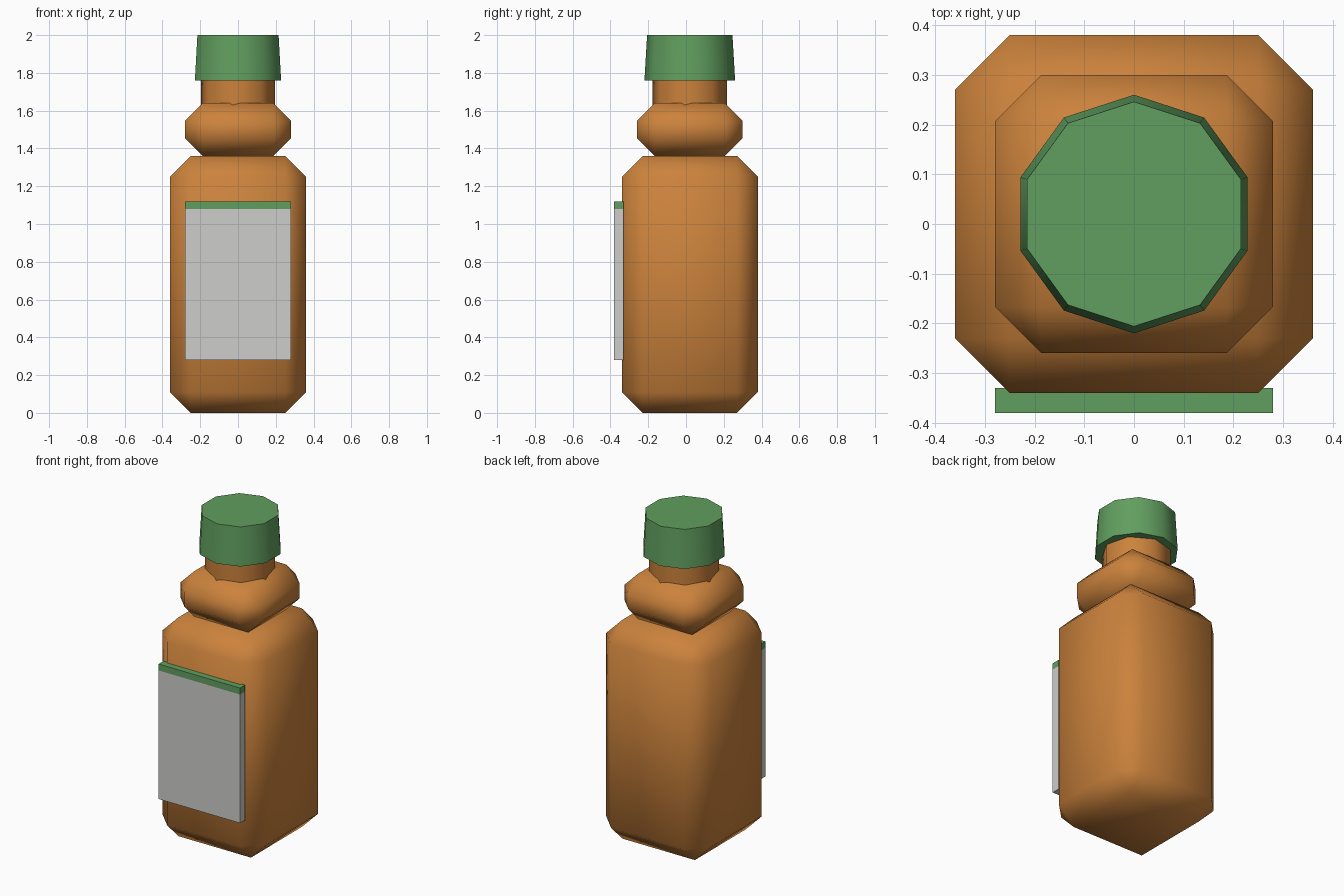
import bpy, bmesh
from math import radians
from mathutils import Matrix, Vector

if "Cube" in bpy.data.objects:
    bpy.data.objects.remove(bpy.data.objects["Cube"], do_unlink=True)

AXIS_Y = 0.02  # the bottle's own centre line


def material(name, colour):
    m = bpy.data.materials.new(name)
    m.use_nodes = True
    m.diffuse_color = (*colour, 1)
    m.node_tree.nodes["Principled BSDF"].inputs["Base Color"].default_value = (*colour, 1)
    return m


amber = material("amber", (0.60, 0.225, 0.045))
green = material("cap green", (0.12, 0.345, 0.115))
paper = material("paper grey", (0.61, 0.61, 0.60))


def finish(bm, name, mat, smooth=True):
    bmesh.ops.recalc_face_normals(bm, faces=bm.faces)
    mesh = bpy.data.meshes.new(name)
    bm.to_mesh(mesh)
    bm.free()
    mesh.materials.append(mat)
    obj = bpy.data.objects.new(name, mesh)
    bpy.context.collection.objects.link(obj)
    if smooth:
        bpy.ops.object.select_all(action="DESELECT")
        obj.select_set(True)
        bpy.context.view_layer.objects.active = obj
        bpy.ops.object.shade_smooth_by_angle(angle=radians(60))
    return obj


def box(name, mat, low, high, chamfer=0):
    low, high = Vector(low), Vector(high)
    bm = bmesh.new()
    bmesh.ops.create_cube(bm, size=1, matrix=Matrix.Translation((low + high) / 2)
                          @ Matrix.Diagonal((*(high - low), 1)))
    if chamfer:
        bmesh.ops.bevel(bm, geom=bm.edges[:], offset=chamfer, segments=1,
                        profile=0.5, affect="EDGES")
    return finish(bm, name, mat, smooth=chamfer > 0)


def square_section(name, half, z0, z1, chamfer):
    return box(name, amber, (-half, AXIS_Y - half, z0), (half, AXIS_Y + half, z1), chamfer)


def round_section(name, mat, sides, r0, r1, z0, z1, turn):
    bm = bmesh.new()
    place = Matrix.Translation((0, AXIS_Y, (z0 + z1) / 2)) @ Matrix.Rotation(radians(turn), 4, "Z")
    bmesh.ops.create_cone(bm, cap_ends=True, segments=sides, radius1=r0, radius2=r1,
                          depth=z1 - z0, matrix=place)
    return finish(bm, name, mat)


# Bottle
square_section("bottle_body", 0.36, 0, 1.36, 0.11)
square_section("bottle_shoulder", 0.28, 1.36, 1.64, 0.094)
round_section("bottle_neck", amber, 8, 0.198, 0.198, 1.60, 1.78, -8)
round_section("cap", green, 10, 0.24, 0.226, 1.76, 2.0, 0)

# Front label with its coloured top strip
box("label", paper, (-0.28, -0.38, 0.28), (0.28, -0.33, 1.08))
box("label_strip", green, (-0.28, -0.38, 1.08), (0.28, -0.33, 1.12))
